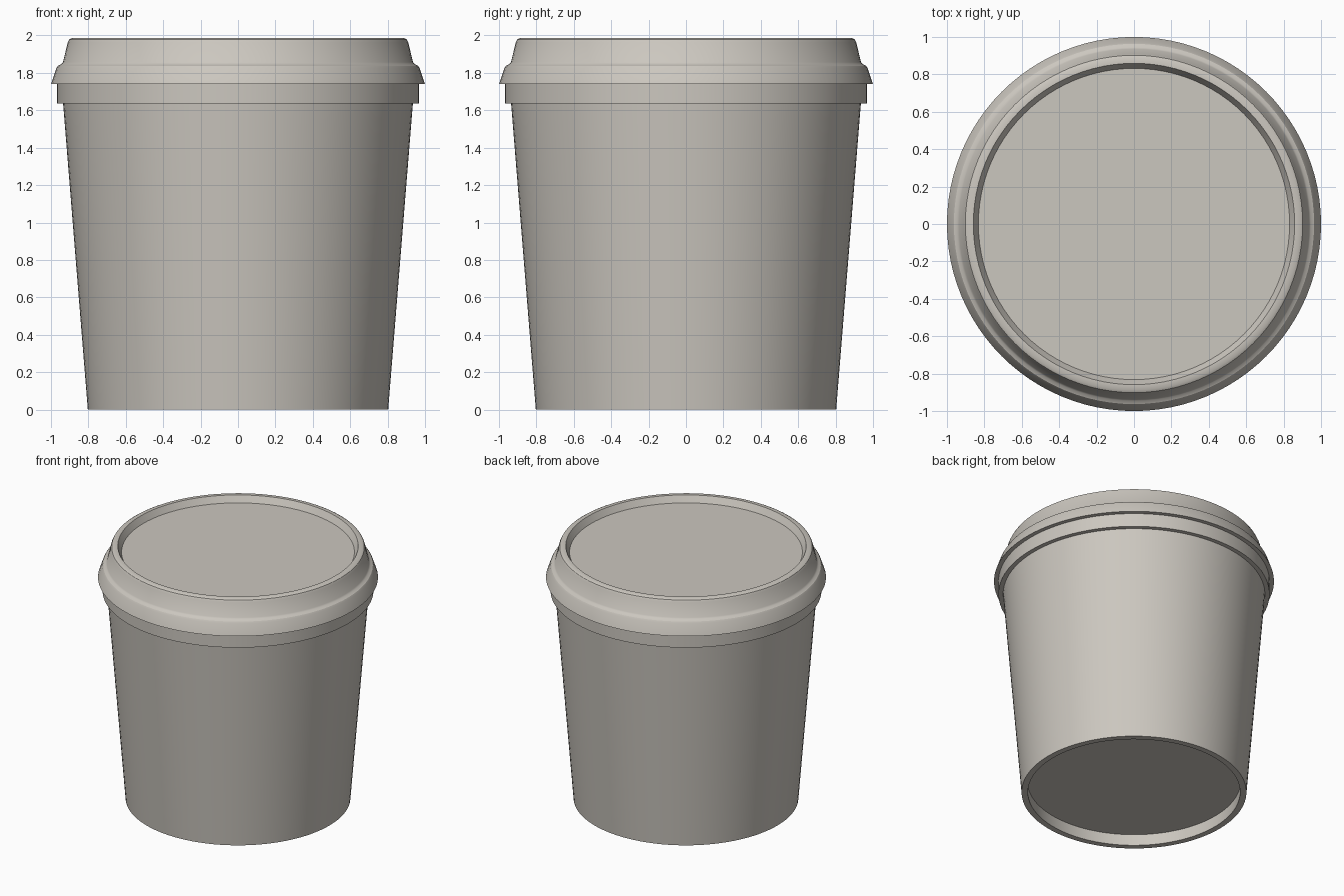
import bpy, bmesh, math

if "Cube" in bpy.data.objects:
    bpy.data.objects.remove(bpy.data.objects["Cube"])

SEGMENTS = 96

plastic = bpy.data.materials.new("warm_grey_plastic")
plastic.diffuse_color = (0.60, 0.57, 0.52, 1.0)
plastic.use_nodes = True
plastic.node_tree.nodes["Principled BSDF"].inputs["Base Color"].default_value = plastic.diffuse_color


def lathe(name, profile):
    """Revolve (radius, height) points around z; radius 0 becomes a pole."""
    bm = bmesh.new()
    rings = []
    for r, z in profile:
        n = 1 if r == 0 else SEGMENTS
        rings.append([bm.verts.new((r * math.cos(2 * math.pi * i / SEGMENTS),
                                    r * math.sin(2 * math.pi * i / SEGMENTS), z))
                      for i in range(n)])
    for a, b in zip(rings, rings[1:]):
        for i in range(SEGMENTS):
            j = (i + 1) % SEGMENTS
            quad = [a[i % len(a)], a[j % len(a)], b[j % len(b)], b[i % len(b)]]
            bm.faces.new(list(dict.fromkeys(quad)))
    bmesh.ops.recalc_face_normals(bm, faces=bm.faces)
    mesh = bpy.data.meshes.new(name)
    bm.to_mesh(mesh)
    bm.free()
    mesh.materials.append(plastic)
    obj = bpy.data.objects.new(name, mesh)
    bpy.context.collection.objects.link(obj)
    bpy.ops.object.select_all(action='DESELECT')
    obj.select_set(True)
    bpy.context.view_layer.objects.active = obj
    bpy.ops.object.shade_smooth_by_angle(angle=math.radians(30))
    return obj


# Tapered bucket: recessed base, outer wall, collar under the lid, hollow inside
lathe("bucket", [
    (0, 0.09), (0.762, 0.09), (0.758, 0.0), (0.803, 0.0),
    (0.935, 1.635), (0.968, 1.635), (0.968, 1.75),
    (0.90, 1.75), (0.77, 0.13), (0, 0.13),
])

# Lid: flared skirt, small rounded step, tapered raised rim, sunken top panel
lathe("lid", [
    (0, 1.70), (0.85, 1.70), (0.89, 1.74), (1.0, 1.74),
    (0.971, 1.825), (0.963, 1.838), (0.945, 1.847), (0.936, 1.857),
    (0.910, 1.963), (0.902, 1.979), (0.888, 1.987),
    (0.859, 1.987), (0.832, 1.937), (0, 1.937),
])
